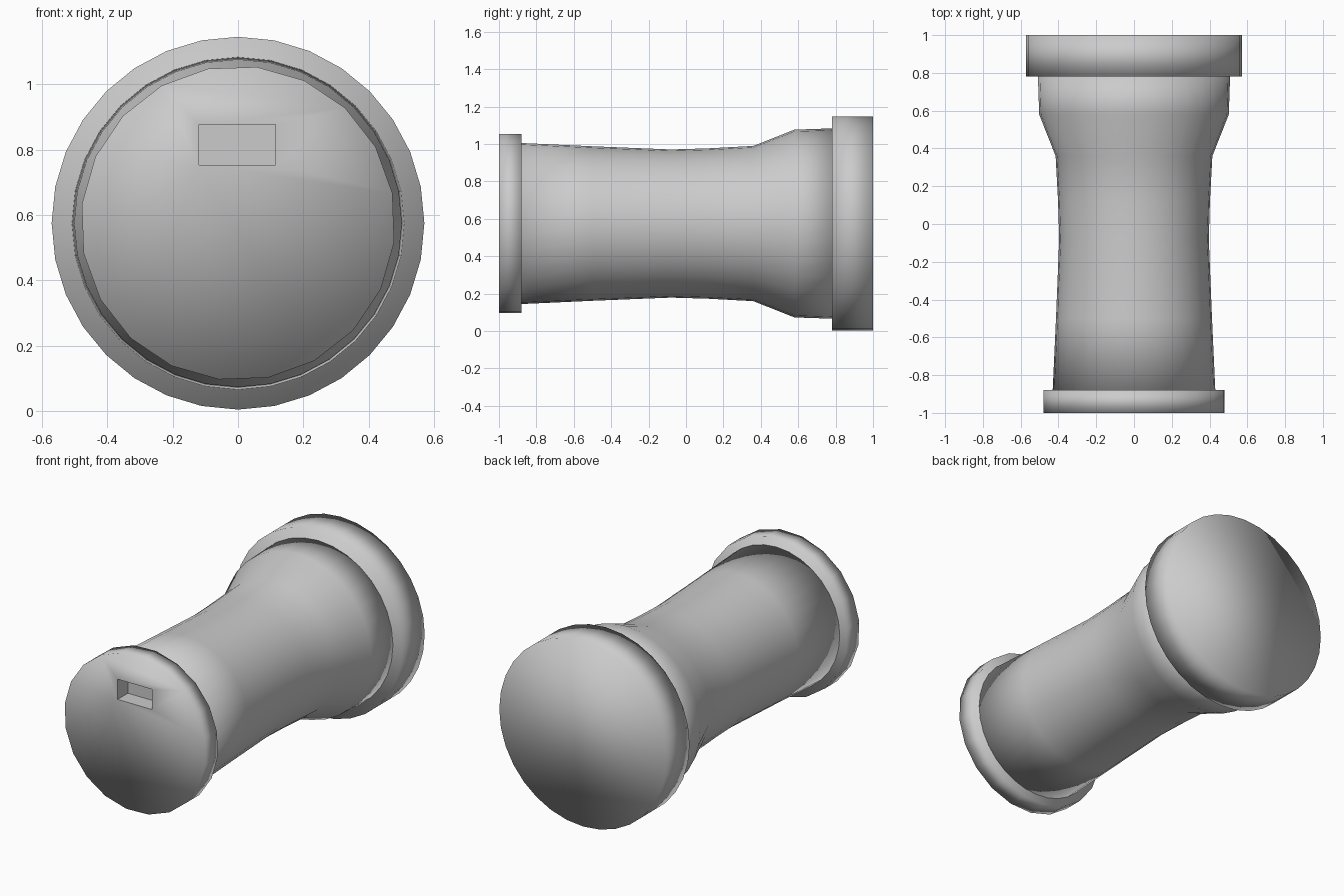
import bpy, bmesh, math

if "Cube" in bpy.data.objects:
    bpy.data.objects.remove(bpy.data.objects["Cube"])

ZC = 0.575  # height of the long axis


def lathe(name, profile, sides, turn=0.0):
    """Revolve (y, radius) points around the long axis, closing both ends."""
    bm = bmesh.new()
    rings = []
    for y, r in profile:
        ring = []
        for i in range(sides):
            a = math.radians(turn) + 2 * math.pi * i / sides
            ring.append(bm.verts.new((r * math.cos(a), y, ZC + r * math.sin(a))))
        rings.append(ring)
    for a, b in zip(rings, rings[1:]):
        for i in range(sides):
            j = (i + 1) % sides
            bm.faces.new((a[i], a[j], b[j], b[i]))
    bm.faces.new(rings[0])
    bm.faces.new(rings[-1])
    bmesh.ops.recalc_face_normals(bm, faces=bm.faces)
    for f in bm.faces:
        f.smooth = True
    mesh = bpy.data.meshes.new(name)
    bm.to_mesh(mesh)
    bm.free()
    ob = bpy.data.objects.new(name, mesh)
    bpy.context.collection.objects.link(ob)
    return ob


# waisted barrel, flaring near the back
lathe("body", [(-0.89, 0.431), (-0.5, 0.413), (-0.08, 0.396), (0.12, 0.402),
               (0.36, 0.415), (0.58, 0.502), (0.79, 0.509)], 32)

# wide back cap
lathe("back_cap", [(0.78, 0.571), (1.0, 0.571)], 32)

# narrower, coarser front cap
front = lathe("front_cap", [(-1.0, 0.482), (-0.88, 0.482)], 20, -7)

# rectangular pocket in the front cap
bpy.ops.mesh.primitive_cube_add(size=1, location=(-0.002, -1.0, 0.816))
cutter = bpy.context.object
cutter.name = "slot_cutter"
cutter.scale = (0.235, 0.2, 0.124)
cutter.hide_render = True
cutter.display_type = 'WIRE'
mod = front.modifiers.new("slot", 'BOOLEAN')
mod.operation = 'DIFFERENCE'
mod.solver = 'EXACT'
mod.object = cutter
bpy.context.view_layer.objects.active = front
bpy.ops.object.modifier_apply(modifier=mod.name)
bpy.data.objects.remove(cutter, do_unlink=True)
